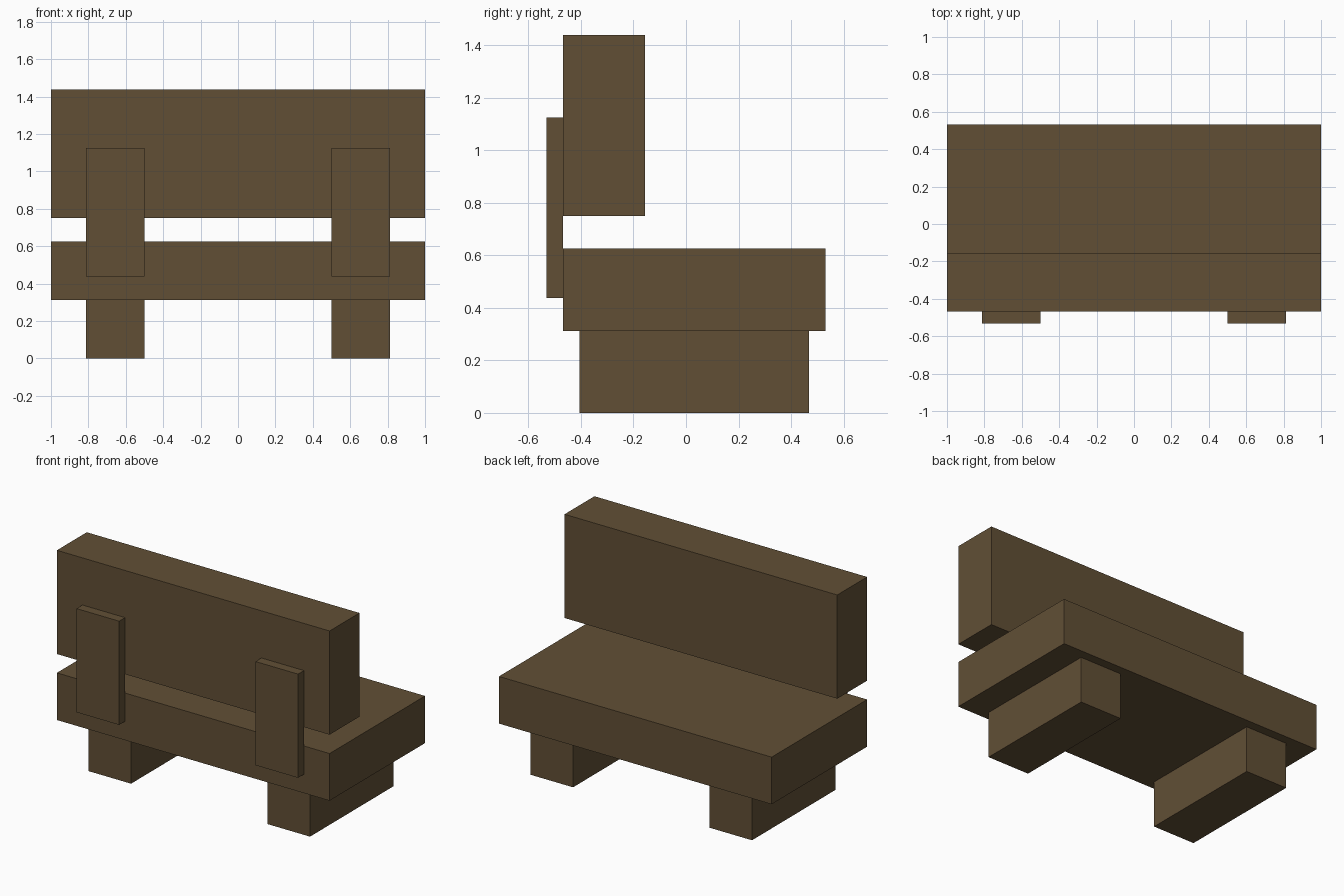
import bpy
import bmesh
from mathutils import Vector

# Remove the default cube
cube = bpy.data.objects.get("Cube")
if cube:
    bpy.data.objects.remove(cube, do_unlink=True)

# Single wood colour
wood = bpy.data.materials.new("dark_wood")
wood.use_nodes = True
colour = (0.120, 0.078, 0.036, 1.0)
wood.diffuse_color = colour
bsdf = wood.node_tree.nodes["Principled BSDF"]
bsdf.inputs["Base Color"].default_value = colour
bsdf.inputs["Roughness"].default_value = 0.9


def box(name, low, high):
    """Axis-aligned block between two opposite corners."""
    low, high = Vector(low), Vector(high)
    mesh = bpy.data.meshes.new(name)
    bm = bmesh.new()
    bmesh.ops.create_cube(bm, size=1)
    bmesh.ops.scale(bm, vec=high - low, verts=bm.verts)
    bm.to_mesh(mesh)
    bm.free()
    mesh.materials.append(wood)
    obj = bpy.data.objects.new(name, mesh)
    obj.location = (low + high) / 2
    bpy.context.collection.objects.link(obj)
    return obj


REAR = -0.469           # plane shared by the seat, backrest and brackets
INNER, OUTER = 0.5, 0.8125   # sideways extent of legs and brackets
SEAT_BOTTOM = 0.3125

# Seat slab and backrest
box("seat", (-1, REAR, SEAT_BOTTOM), (1, 0.531, 0.625))
box("backrest", (-1, REAR, 0.75), (1, -0.156, 1.4375))

# Legs and the brackets joining seat to backrest, on both sides
for side, x0, x1 in (("left", INNER, OUTER), ("right", -OUTER, -INNER)):
    box(side + "_leg", (x0, -0.406, 0), (x1, 0.469, SEAT_BOTTOM))
    box(side + "_bracket", (x0, -0.531, 0.4375), (x1, REAR, 1.125))
